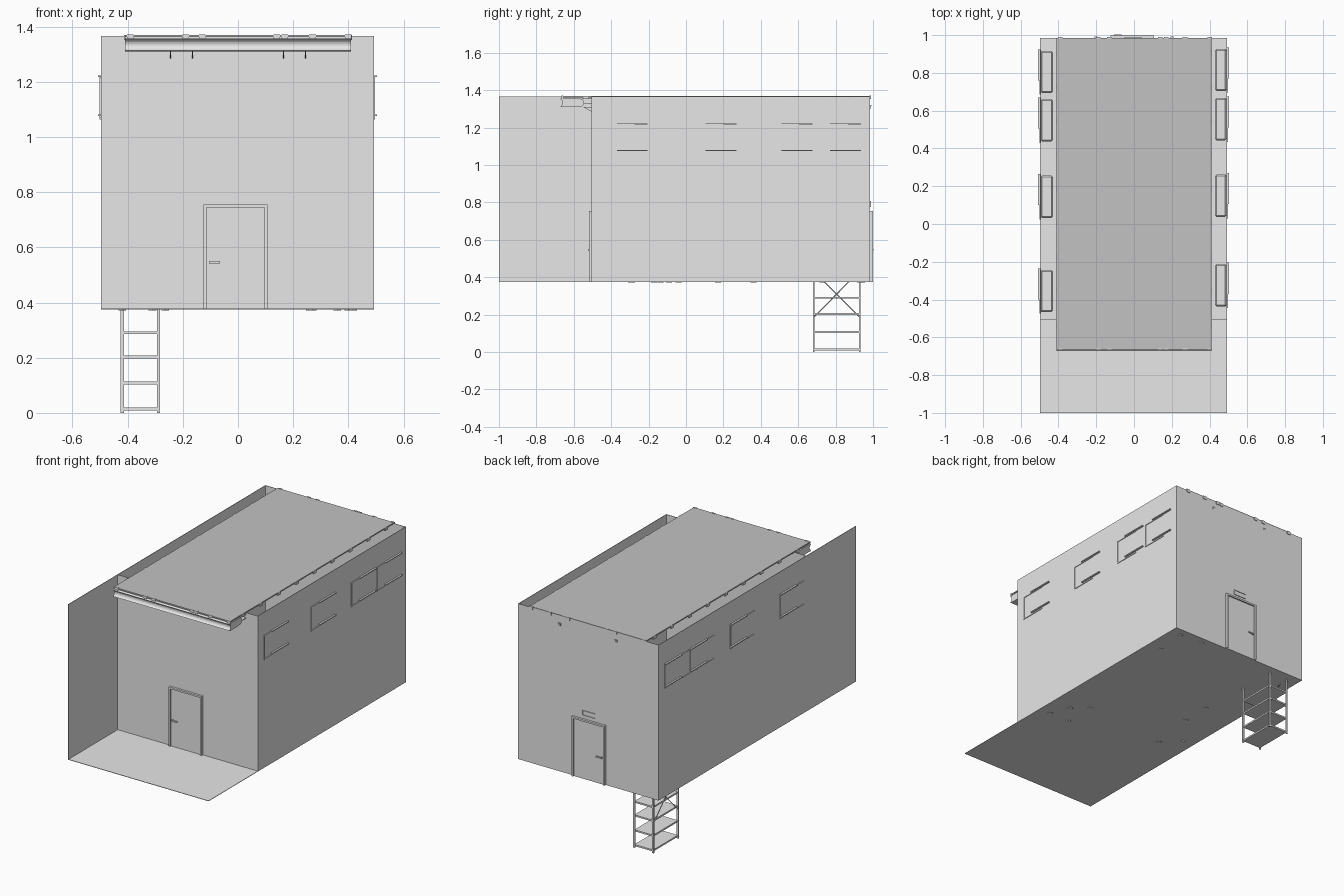
import bpy, bmesh, math
from mathutils import Vector

if "Cube" in bpy.data.objects:
    bpy.data.objects.remove(bpy.data.objects["Cube"])


def material(name, value):
    m = bpy.data.materials.new(name)
    m.use_nodes = True
    col = (value, value, value, 1)
    m.diffuse_color = col
    m.node_tree.nodes["Principled BSDF"].inputs["Base Color"].default_value = col
    return m


LIGHT = material("light grey", 0.8)
ROOF = material("roof grey", 0.54)


def finish(name, bm, mat=LIGHT):
    bmesh.ops.recalc_face_normals(bm, faces=bm.faces)
    me = bpy.data.meshes.new(name)
    bm.to_mesh(me)
    bm.free()
    me.materials.append(mat)
    ob = bpy.data.objects.new(name, me)
    bpy.context.collection.objects.link(ob)
    return ob


def add_box(bm, x, y, z):
    vs = bmesh.ops.create_cube(bm, size=1)["verts"]
    for v in vs:
        v.co = Vector([(r[0] + r[1]) / 2 + c * (r[1] - r[0])
                       for c, r in zip(v.co, (x, y, z))])
    return vs


def box(name, x, y, z, mat=LIGHT):
    bm = bmesh.new()
    add_box(bm, x, y, z)
    return finish(name, bm, mat)


def add_rod(bm, a, b, r, n=6):
    a, b = Vector(a), Vector(b)
    vs = bmesh.ops.create_cone(bm, cap_ends=True, segments=n, radius1=r,
                               radius2=r, depth=(b - a).length)["verts"]
    q = Vector((0, 0, 1)).rotation_difference(b - a)
    for v in vs:
        v.co = q @ v.co + (a + b) / 2


def prism(name, profile, x0, x1):
    """Extrude a (y, z) profile along x."""
    bm = bmesh.new()
    f = bm.faces.new([bm.verts.new((x0, y, z)) for y, z in profile])
    ext = bmesh.ops.extrude_face_region(bm, geom=[f])["geom"]
    for v in ext:
        if isinstance(v, bmesh.types.BMVert):
            v.co.x = x1
    return finish(name, bm)


# Room shell
L, R, F, B = -0.497, 0.493, -0.505, 0.985
Z0, Z1, T = 0.375, 1.365, 0.003
box("floor", (L, R), (-1, B), (Z0, Z0 + T))
box("right_side_wall", (L, L + T), (-1, B), (Z0, Z1))
box("left_side_wall", (R - T, R), (F, B), (Z0, Z1))
box("front_wall", (L, R), (F, F + T), (Z0, Z1))
box("back_wall", (L, R), (B - T, B), (Z0, Z1))
box("roof", (-0.41, 0.41), (-0.665, B), (1.362, 1.37), ROOF)


# Doors with frame, handle and hinges
def door(name, wall, out):
    def depth(a, b):
        return tuple(sorted((wall + out * a, wall + out * b)))
    x0, x1, top, w = -0.125, 0.107, 0.755, 0.011
    d = depth(0, 0.014)
    bm = bmesh.new()
    add_box(bm, (x0, x0 + w), d, (Z0, top))
    add_box(bm, (x1 - w, x1), d, (Z0, top))
    add_box(bm, (x0 + w, x1 - w), d, (top - w, top))
    finish(name + "_frame", bm)
    box(name + "_panel", (x0 + w, x1 - w), depth(0, 0.005), (Z0, top - w))
    bm = bmesh.new()
    add_box(bm, (-0.105, -0.065), depth(0.012, 0.018), (0.542, 0.55))
    add_box(bm, (-0.105, -0.098), depth(0.004, 0.014), (0.542, 0.55))
    finish(name + "_handle", bm)


door("front_door", F, -1)
door("back_door", B, 1)

# Sign outline above the back door
bm = bmesh.new()
add_box(bm, (-0.05, 0.04), (B, B + 0.004), (0.775, 0.779))
add_box(bm, (0.036, 0.04), (B, B + 0.004), (0.779, 0.805))
add_box(bm, (-0.05, 0.04), (B, B + 0.004), (0.805, 0.808))
finish("sign_outline", bm)

# Rail with concave sides under the front overhang
angles = [math.radians(a) for a in range(-70, 71, 20)]
front = [(-0.68 + 0.021 * math.cos(a), 1.333 + 0.021 * math.sin(a)) for a in angles]
back = [(-0.565 - 0.021 * math.cos(a), 1.333 - 0.021 * math.sin(a)) for a in angles]
prism("front_rail",
      [(-0.665, 1.309)] + front + [(-0.665, 1.357), (-0.58, 1.357)] + back + [(-0.58, 1.309)],
      -0.41, 0.41)
bm = bmesh.new()
add_rod(bm, (-0.41, -0.568, 1.333), (0.41, -0.568, 1.333), 0.022, 12)
finish("front_tube", bm)
for i, z in enumerate((1.328, 1.352)):
    box("rail_tie_%d" % i, (-0.41, 0.41), (-0.56, F), (z, z + 0.004))

# Small triangular brackets at the front and back walls
for i, x in enumerate((-0.245, -0.165, 0.165, 0.245)):
    prism("front_bracket_%d" % i, [(F, 1.31), (-0.55, 1.31), (F, 1.285)],
          x - 0.002, x + 0.002)
for i, x in enumerate((-0.2, 0.2)):
    prism("back_bracket_%d" % i, [(B, 1.32), (B + 0.007, 1.32), (B, 1.3)],
          x - 0.008, x + 0.008)

# Clips along the roof edges
bm = bmesh.new()
for x in (-0.39, -0.19, -0.13, 0.14, 0.17, 0.27, 0.4):
    for y in (-0.662, B):
        add_box(bm, (x - 0.012, x + 0.012), (y - 0.004, y + 0.004), (1.352, 1.372))
for s in (-1, 1):
    for i in range(9):
        y = -0.55 + i * 0.18
        add_box(bm, (s * 0.41 - 0.004, s * 0.41 + 0.004), (y, y + 0.03), (1.352, 1.369))
finish("roof_clips", bm)

# Wall-hung units with rods showing on the outside
units = {1: (-0.325, 0.15, 0.555, 0.815), -1: (-0.355, 0.145, 0.55, 0.805)}
for s, centres in units.items():
    side = "left" if s > 0 else "right"
    wall = R if s > 0 else -L
    for i, c in enumerate(centres):
        bm = bmesh.new()
        add_box(bm, sorted((s * 0.43, s * (wall - T))), (c - 0.112, c + 0.112), (1.07, 1.215))
        bmesh.ops.bevel(bm, geom=bm.edges[:], offset=0.008, segments=1, affect='EDGES')
        finish("%s_unit_%d" % (side, i), bm)
        bm = bmesh.new()
        for z, a, b, out in ((1.216, -0.12, 0.05, 0.004), (1.22, -0.045, 0.12, 0.011),
                             (1.078, -0.045, 0.12, 0.011), (1.067, -0.12, 0.05, 0.004)):
            add_box(bm, sorted((s * (wall - 0.004), s * (wall + out))),
                    (c + a, c + b), (z - 0.003, z + 0.003))
        e = c - s * 0.118
        add_box(bm, sorted((s * wall, s * (wall + 0.004))),
                (e - 0.002, e + 0.002), (1.067, 1.218))
        finish("%s_unit_rods_%d" % (side, i), bm)

# Shelving rack below the floor
xs, ys = (-0.42, -0.288), (0.682, 0.93)
bm = bmesh.new()
for x in xs:
    for y in ys:
        add_box(bm, (x - 0.006, x + 0.006), (y - 0.004, y + 0.004), (0, Z0))
finish("rack_legs", bm)
for i, z in enumerate((0.014, 0.108, 0.203, 0.29)):
    box("rack_shelf_%d" % i, xs, ys, (z - 0.005, z + 0.005))
bm = bmesh.new()
add_rod(bm, (xs[0], ys[0], 0.185), (xs[0], 0.87, Z0), 0.003)
add_rod(bm, (xs[0], ys[1], 0.185), (xs[0], 0.74, Z0), 0.003)
finish("rack_brace", bm)

# Furniture feet showing through the floor
feet = [(0.417, -0.29), (0.27, -0.295), (0.27, -0.09), (0.36, -0.17), (0.4, 0.73),
        (0.417, 0.93), (0.26, 0.94), (-0.264, 0.17), (-0.264, 0.36), (-0.31, -0.137),
        (-0.42, -0.04)]
bm = bmesh.new()
for x, y in feet:
    add_rod(bm, (x, y, Z0 - 0.004), (x, y, Z0 + 0.01), 0.016, 6)
finish("furniture_feet", bm)
